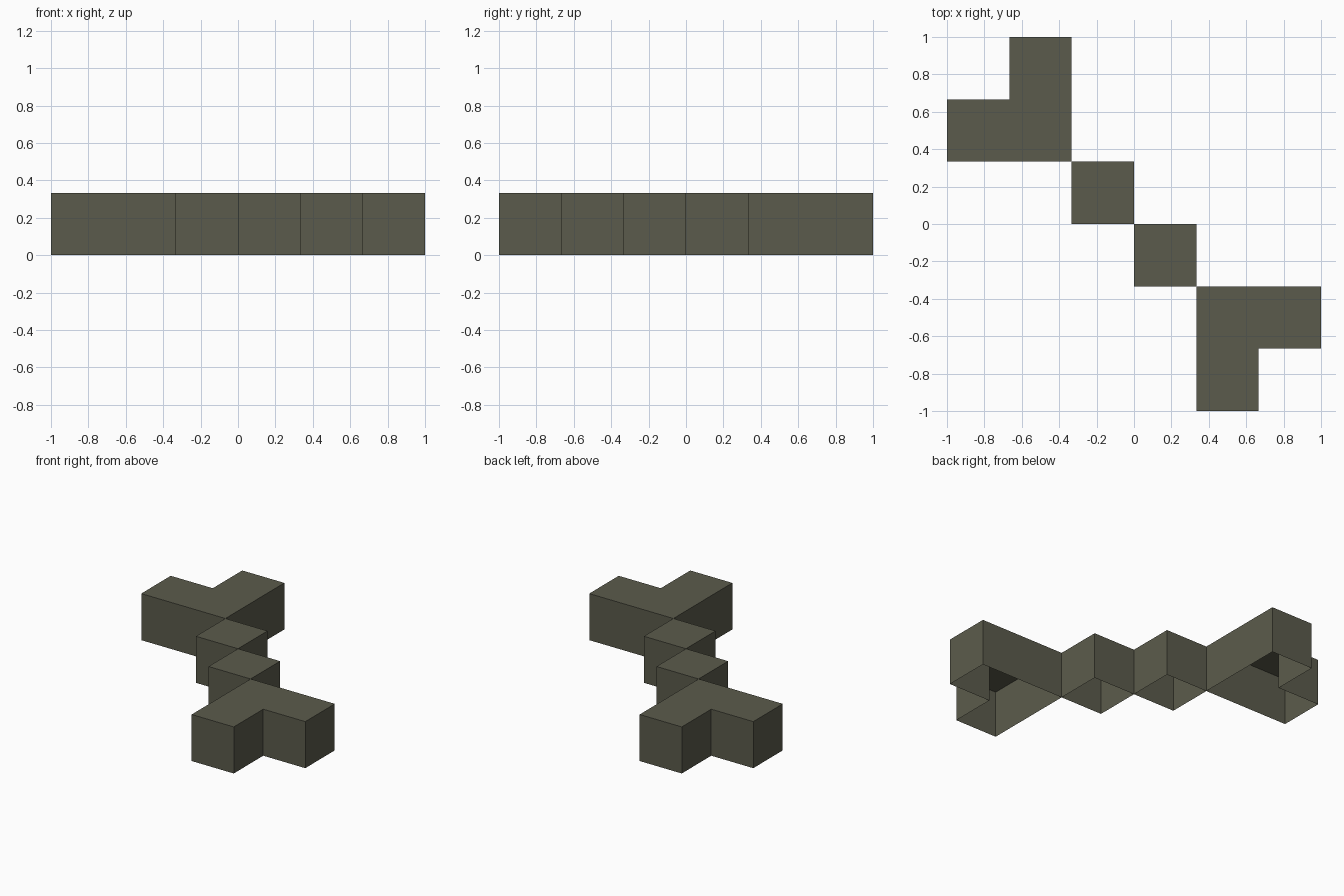
import bpy

if "Cube" in bpy.data.objects:
    bpy.data.objects.remove(bpy.data.objects["Cube"])

U = 1 / 3  # one grid cell, also the height

mat = bpy.data.materials.new("dark olive grey")
mat.diffuse_color = (0.105, 0.105, 0.072, 1)
mat.use_nodes = True
mat.node_tree.nodes["Principled BSDF"].inputs["Base Color"].default_value = mat.diffuse_color


def open_block(name, outline, turn):
    """Flat-topped shell with side walls and no underside; turn=-1 rotates it 180 degrees."""
    n = len(outline)
    pts = [(x * U * turn, y * U * turn) for x, y in outline]
    verts = [(x, y, 0) for x, y in pts] + [(x, y, U) for x, y in pts]
    faces = [(i, (i + 1) % n, n + (i + 1) % n, n + i) for i in range(n)]
    faces.append(tuple(range(n, 2 * n)))
    mesh = bpy.data.meshes.new(name)
    mesh.from_pydata(verts, [], faces)
    mesh.materials.append(mat)
    bpy.context.collection.objects.link(bpy.data.objects.new(name, mesh))


# Counter-clockwise footprints in cell units
square = [(0, -1), (1, -1), (1, 0), (0, 0)]
corner = [(1, -3), (2, -3), (2, -2), (3, -2), (3, -1), (1, -1)]

# The diagonal chain is symmetric under a half turn
for side, turn in (("front", 1), ("back", -1)):
    open_block(side + "_middle_cube", square, turn)
    open_block(side + "_corner_block", corner, turn)
